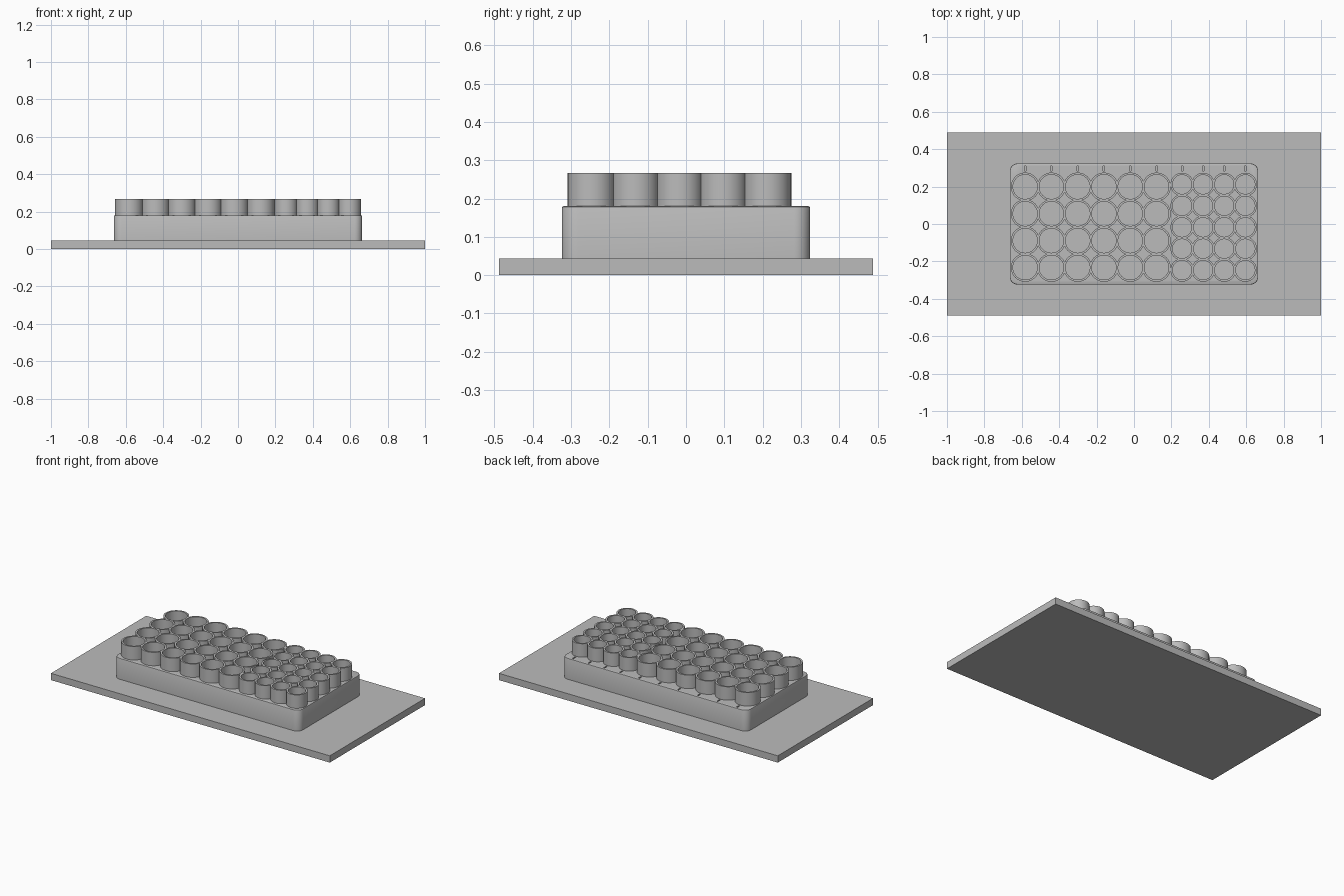
import bpy, bmesh, math
from mathutils import Matrix

if "Cube" in bpy.data.objects:
    bpy.data.objects.remove(bpy.data.objects["Cube"])

WALL = 0.011          # cup wall thickness
TOP, FLOOR = 0.267, 0.06
BASE_TOP, TRAY_TOP = 0.044, 0.18

grey = bpy.data.materials.new("plain grey")
grey.diffuse_color = (0.5, 0.5, 0.5, 1)
grey.use_nodes = True
grey.node_tree.nodes["Principled BSDF"].inputs["Base Color"].default_value = grey.diffuse_color


def make_object(name, bm):
    bmesh.ops.recalc_face_normals(bm, faces=bm.faces)
    mesh = bpy.data.meshes.new(name)
    bm.to_mesh(mesh)
    bm.free()
    mesh.materials.append(grey)
    ob = bpy.data.objects.new(name, mesh)
    bpy.context.collection.objects.link(ob)
    return ob


def shade(ob):
    bpy.ops.object.select_all(action='DESELECT')
    ob.select_set(True)
    bpy.context.view_layer.objects.active = ob
    bpy.ops.object.shade_smooth_by_angle(angle=math.radians(30))


def add_box(bm, x, y, z, sx, sy, sz):
    m = Matrix.Translation((x, y, z)) @ Matrix.Diagonal((sx, sy, sz, 1))
    bmesh.ops.create_cube(bm, size=1, matrix=m)


def stack_rings(bm, x, y, profile, segs=48):
    """Closed-ended turned shape from (radius, height) pairs."""
    rings = []
    for r, z in profile:
        rings.append([bm.verts.new((x + r * math.cos(2 * math.pi * i / segs),
                                    y + r * math.sin(2 * math.pi * i / segs), z))
                      for i in range(segs)])
    for a, b in zip(rings, rings[1:]):
        for i in range(segs):
            j = (i + 1) % segs
            bm.faces.new((a[i], a[j], b[j], b[i]))
    bm.faces.new(rings[0])
    bm.faces.new(rings[-1])


def rounded_loop(bm, hx, hy, r, z, steps=8):
    verts = []
    for k, (sx, sy) in enumerate([(1, 1), (-1, 1), (-1, -1), (1, -1)]):
        for i in range(steps + 1):
            a = math.pi / 2 * (k + i / steps)
            verts.append(bm.verts.new((sx * (hx - r) + r * math.cos(a),
                                       sy * (hy - r) + r * math.sin(a), z)))
    return verts


# Cup grids: large cups on the left, small cups on the right
large = [(-0.582 + 0.1405 * i, -0.233 + 0.144 * j, 0.065)
         for i in range(6) for j in range(4)]
small = [(0.257 + 0.1127 * i, -0.2465 + 0.1145 * j, 0.051)
         for i in range(4) for j in range(5)]

# Base slab
bm = bmesh.new()
add_box(bm, 0, 0, BASE_TOP / 2, 2, 0.976, BASE_TOP)
make_object("base_slab", bm)

# Tray with rounded corners and a softened top edge
bm = bmesh.new()
loops = [rounded_loop(bm, 0.664 - d, 0.324 - d, 0.042 - d, z)
         for d, z in [(0, BASE_TOP - 0.004), (0, TRAY_TOP - 0.005),
                      (0.0015, TRAY_TOP - 0.0015), (0.005, TRAY_TOP)]]
n = len(loops[0])
for a, b in zip(loops, loops[1:]):
    for i in range(n):
        j = (i + 1) % n
        bm.faces.new((a[i], a[j], b[j], b[i]))
bm.faces.new(loops[0])
bm.faces.new(loops[-1])
tray = make_object("tray", bm)

# Cutter: wells for the cups and one narrow slot behind each column
bm = bmesh.new()
for x, y, r in large + small:
    stack_rings(bm, x, y, [(r + 0.003, FLOOR - 0.004), (r + 0.003, TRAY_TOP + 0.1)])
for x in sorted({c[0] for c in large + small}):
    add_box(bm, x, 0.297, TRAY_TOP, 0.008, 0.028, 0.03)
cutter = make_object("well_cutter", bm)
cutter.hide_render = True

mod = tray.modifiers.new("wells", 'BOOLEAN')
mod.operation = 'DIFFERENCE'
mod.solver = 'EXACT'
mod.object = cutter
bpy.context.view_layer.objects.active = tray
bpy.ops.object.modifier_apply(modifier=mod.name)
bpy.data.objects.remove(cutter)
shade(tray)

# Hollow cups
for name, cups in (("large_cups", large), ("small_cups", small)):
    bm = bmesh.new()
    for x, y, r in cups:
        stack_rings(bm, x, y, [(r + WALL, FLOOR - 0.008), (r + WALL, TOP),
                               (r, TOP), (r, FLOOR)])
    shade(make_object(name, bm))
